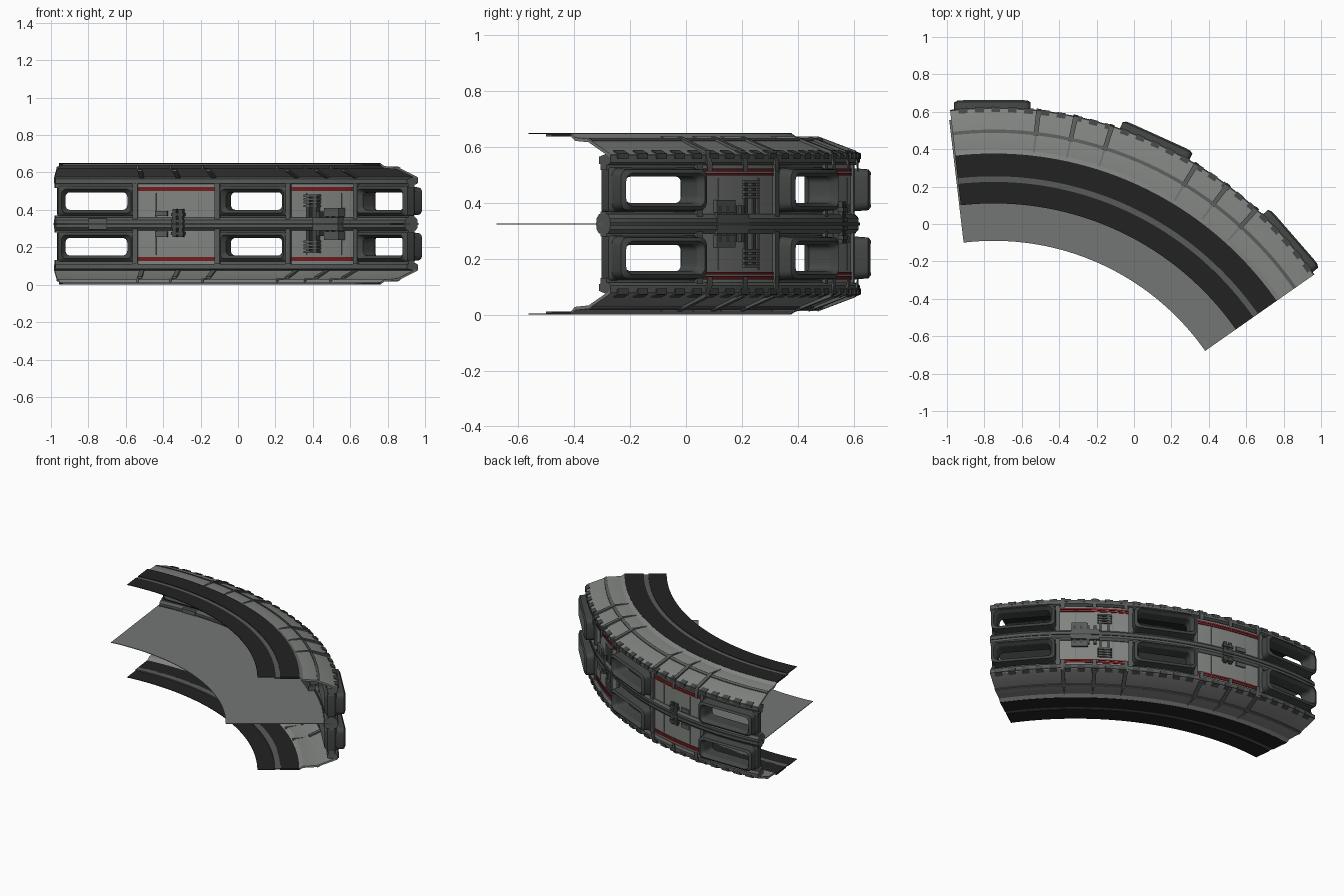
import bpy, bmesh, math

old = bpy.data.objects.get("Cube")
if old:
    bpy.data.objects.remove(old)

CX, CY = -0.75, -1.47      # centre of the curve
START, END = 35.0, 96.4    # sweep in degrees
HEIGHT = 0.65
parts = []


def material(name, rgb):
    m = bpy.data.materials.new(name)
    m.use_nodes = True
    m.diffuse_color = (*rgb, 1)
    bsdf = m.node_tree.nodes["Principled BSDF"]
    bsdf.inputs["Base Color"].default_value = (*rgb, 1)
    bsdf.inputs["Roughness"].default_value = 0.7
    return m


LIGHT = material("light grey", (0.22, 0.23, 0.22))
MID = material("mid grey", (0.17, 0.18, 0.175))
TRIM = material("trim grey", (0.095, 0.105, 0.10))
FRAME = material("frame grey", (0.055, 0.062, 0.059))
BLACK = material("track black", (0.016, 0.016, 0.016))
RED = material("stripe red", (0.17, 0.012, 0.014))


def polar(a, r, z):
    t = math.radians(a)
    return (CX + r * math.cos(t), CY + r * math.sin(t), z)


def finish(name, bm, mat):
    bmesh.ops.recalc_face_normals(bm, faces=bm.faces)
    me = bpy.data.meshes.new(name)
    bm.to_mesh(me)
    bm.free()
    me.materials.append(mat)
    ob = bpy.data.objects.new(name, me)
    bpy.context.collection.objects.link(ob)
    parts.append(ob)


def loft(bm, rings, closed=False):
    """Skin a list of equal closed point rings."""
    rows = [[bm.verts.new(p) for p in ring] for ring in rings]
    pairs = list(zip(rows, rows[1:]))
    if closed:
        pairs.append((rows[-1], rows[0]))
    for a, b in pairs:
        for i in range(len(a)):
            j = (i + 1) % len(a)
            bm.faces.new((a[i], a[j], b[j], b[i]))
    if not closed:
        bm.faces.new(rows[0])
        bm.faces.new(rows[-1])


def sweep(name, profile, mat, a0=START, a1=END, flip=False):
    """Sweep an (r, z) section round the curve; flip mirrors it to the other deck."""
    n = max(1, round((a1 - a0) / 1.2))
    bm = bmesh.new()
    loft(bm, [[polar(a0 + (a1 - a0) * i / n, r, HEIGHT - z if flip else z)
               for r, z in profile] for i in range(n + 1)])
    finish(name, bm, mat)


def band(name, r0, r1, z0, z1, mat, a0=START, a1=END, flip=False):
    sweep(name, [(r0, z0), (r1, z0), (r1, z1), (r0, z1)], mat, a0, a1, flip)


def strip(points, t):
    """Section of a thin sheet following points, t thick downwards."""
    return points + [(r, z - t) for r, z in reversed(points)]


def rounded(w, h, rad):
    pts = []
    for k, (sx, sy) in enumerate([(1, 1), (-1, 1), (-1, -1), (1, -1)]):
        for i in range(5):
            t = math.radians(90 * k + 22.5 * i)
            pts.append((sx * (w - rad) + rad * math.cos(t),
                        sy * (h - rad) + rad * math.sin(t)))
    return pts


def window(name, centre, z):
    rings = [(.208, .080, .010, 2.07), (.208, .080, .010, 2.025),
             (.190, .064, .025, 2.005), (.167, .047, .025, 2.03),
             (.167, .047, .025, 2.11), (.180, .060, .03, 2.138),
             (.197, .073, .03, 2.13), (.201, .077, .03, 2.08)]
    bm = bmesh.new()
    loft(bm, [[polar(centre + math.degrees(u / 2.05), r, z + v)
               for u, v in rounded(w, h, rad)] for w, h, rad, r in rings], True)
    finish(name, bm, FRAME)


# Middle deck
band("middle_deck", 1.38, 2.04, 0.323, 0.327, MID, START, 96.7)

panels = [(46.7, 59.9), (71.3, 84.5)]
windows = [41.0, 65.6, 90.2]

for flip, tag in ((False, "upper"), (True, "lower")):
    # Flat track bands with a pale groove
    band(tag + "_inner_track", 1.58, 1.695, 0.646, 0.65, BLACK, flip=flip)
    band(tag + "_track_groove", 1.69, 1.73, 0.638, 0.646, TRIM, flip=flip)
    band(tag + "_outer_track", 1.725, 1.847, 0.638, 0.65, BLACK, flip=flip)

    # Shoulder sheet sloping out to the wall
    sweep(tag + "_shoulder", strip([(1.845, .65), (1.87, .634), (1.955, .629),
          (2.085, .577), (2.09, .57)], .012), LIGHT, flip=flip)
    sweep(tag + "_shoulder_seam", strip([(1.957, .633), (1.975, .626)], .008),
          TRIM, flip=flip)
    sweep(tag + "_flange", [(2.02, .54), (2.075, .535), (2.092, .545), (2.092, .572),
          (2.07, .577), (2.02, .565)], TRIM, flip=flip)

    # Notched clips along the flange
    for i in range(25):
        a = START + 0.8 + i * 2.42
        sweep(tag + "_flange_clip", strip([(2.068, .589), (2.097, .577)], .02),
              FRAME, a, a + 1.3, flip)

    # Shoulder ribs, three over each panel
    for a0, a1 in panels:
        for a in (a0 + 1.1, (a0 + a1) / 2, a1 - 1.1):
            sweep(tag + "_shoulder_rib", strip([(1.955, .638), (2.09, .587),
                  (2.10, .545)], .032), TRIM, a - .35, a + .35, flip)
            band(tag + "_rib_strap", 1.85, 1.955, .618, .637, MID, a - .15, a + .15, flip)

    # Wall header and window boxes
    band(tag + "_wall_header", 2.03, 2.068, 0.518, 0.545, TRIM, flip=flip)
    for c in windows:
        window(tag + "_window_frame", c, HEIGHT - .447 if flip else .447)

    # Red stripes on both faces of the panels
    for a0, a1 in panels:
        band(tag + "_stripe_inner", 2.022, 2.029, .502, .522, RED, a0 + .2, a1 - .2, flip)
        band(tag + "_stripe_outer", 2.069, 2.074, .512, .524, RED, a0 + .2, a1 - .2, flip)
        band(tag + "_stripe_outer", 2.069, 2.074, .498, .507, RED, a0 + .2, a1 - .2, flip)

# Wall panels with posts and seams
for a0, a1 in panels:
    band("wall_panel", 2.028, 2.07, .11, .54, LIGHT, a0, a1)
    for a in (a0 + .2, a1 - .2):
        band("panel_post", 2.012, 2.082, .11, .54, TRIM, a - .4, a + .4)
    for k in (.25, .75):
        a = a0 + (a1 - a0) * k
        band("panel_seam", 2.025, 2.073, .16, .49, MID, a - .08, a + .08)

# Middle rail on both faces of the wall
band("middle_wall", 2.03, 2.068, .28, .37, TRIM)
sweep("middle_rail", [(2.005, .305), (2.02, .29), (2.075, .29), (2.088, .305),
      (2.088, .345), (2.075, .36), (2.02, .36), (2.005, .345)], TRIM)
band("rail_groove", 2.0, 2.093, .32, .33, FRAME)
band("rail_box", 1.995, 2.04, .295, .355, TRIM, 88.6, 91.4)

# Equipment on the first panel
for a in (77.1, 78.1):
    band("equipment_stack", 1.985, 2.085, .255, .405, FRAME, a - .3, a + .3)
for z in (.275, .31, .34, .375):
    band("equipment_bracket", 1.98, 2.09, z - .008, z + .008, FRAME, 76.6, 78.6)
for z in (.27, .38):
    band("small_box", 2.0, 2.08, z - .014, z + .014, TRIM, 79.3, 81.2)

# Equipment on the second panel
for flip in (False, True):
    for i in range(4):
        z = .415 + i * .018
        band("pipe_bracket", 1.99, 2.08, z, z + .012, TRIM, 53.9, 56.4, flip)
    for a in (54.4, 55.8):
        band("pipe", 1.995, 2.075, .36, .47, FRAME, a - .25, a + .25, flip)
    band("control_box", 1.975, 2.085, .365, .41, TRIM, 49.3, 52.2, flip)
for a in (49.8, 51.0, 52.2, 53.4):
    band("control_stack", 1.975, 2.085, .26, .39, FRAME, a - .25, a + .25)
band("control_core", 1.965, 2.09, .29, .36, TRIM, 49.2, 54.2)

# Smooth the curves, keep the edges sharp
bpy.ops.object.select_all(action='DESELECT')
for ob in parts:
    ob.select_set(True)
bpy.context.view_layer.objects.active = parts[0]
bpy.ops.object.shade_smooth_by_angle(angle=math.radians(25))
